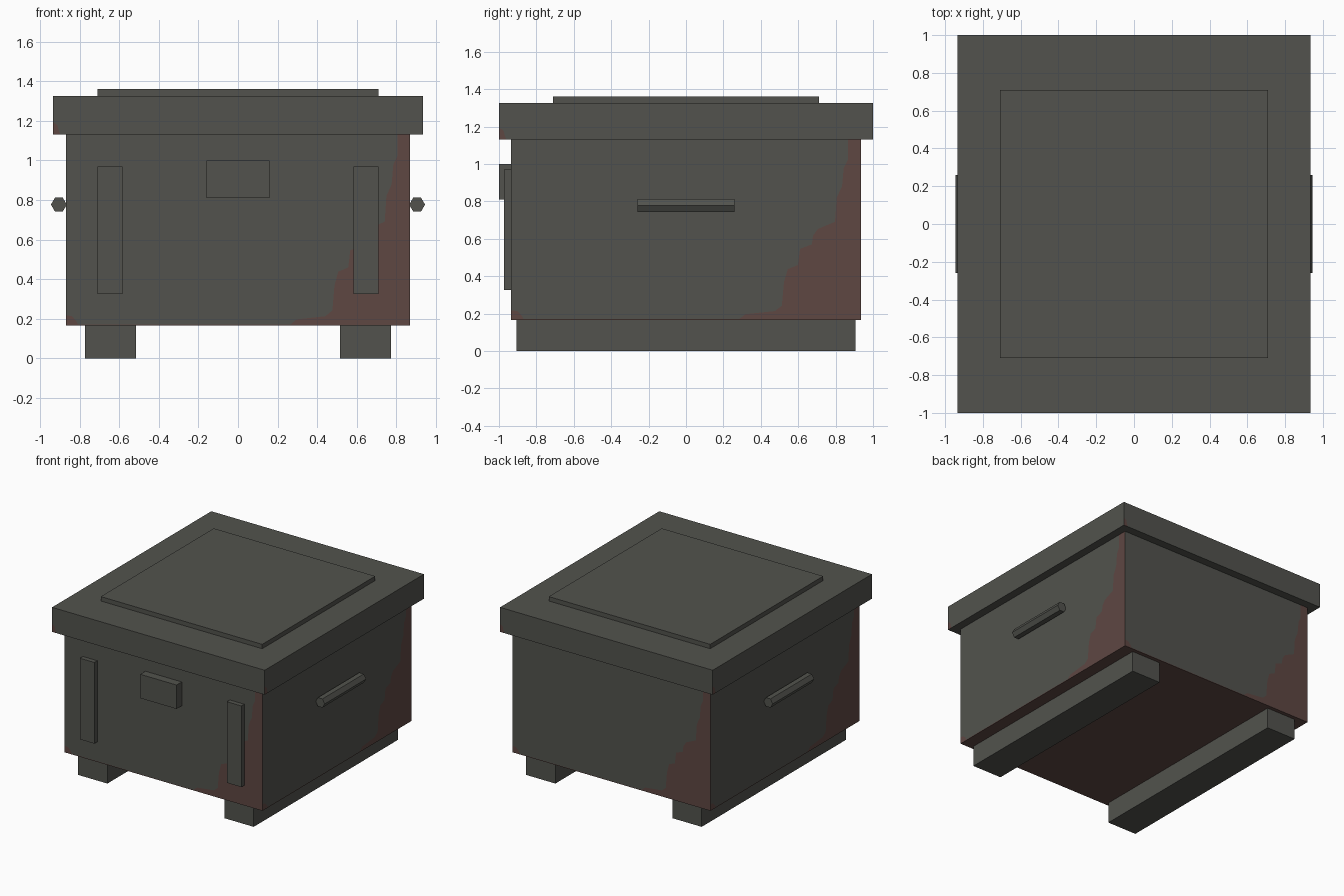
import bpy, bmesh, math
from mathutils import Vector, Matrix

if "Cube" in bpy.data.objects:
    bpy.data.objects.remove(bpy.data.objects["Cube"])


def material(name, rgb):
    m = bpy.data.materials.new(name)
    m.diffuse_color = (*rgb, 1)
    m.use_nodes = True
    m.node_tree.nodes["Principled BSDF"].inputs["Base Color"].default_value = m.diffuse_color
    return m


grey = material("dark grey metal", (0.084, 0.086, 0.075))
rust = material("rust", (0.112, 0.063, 0.055))


def finish(name, bm, mats):
    bmesh.ops.recalc_face_normals(bm, faces=bm.faces)
    me = bpy.data.meshes.new(name)
    bm.to_mesh(me)
    bm.free()
    for m in mats:
        me.materials.append(m)
    ob = bpy.data.objects.new(name, me)
    bpy.context.collection.objects.link(ob)
    return ob


def box(name, x, y, z):
    """Plain box from (low, high) ranges."""
    bm = bmesh.new()
    size = [r[1] - r[0] for r in (x, y, z)]
    mid = Vector([(r[0] + r[1]) / 2 for r in (x, y, z)])
    mat = Matrix.Translation(mid) @ Matrix.Diagonal((*size, 1))
    bmesh.ops.create_cube(bm, size=1, matrix=mat)
    return finish(name, bm, [grey])


def rusty_box(name, hx, hy, z0, z1, clean, rusty):
    """Box whose four sides each split into a clean and a rusty region (u, v in 0..1)."""
    bm = bmesh.new()
    corners = [(-hx, -hy), (hx, -hy), (hx, hy), (-hx, hy)]
    for i in range(4):
        a, b = Vector(corners[i]), Vector(corners[(i + 1) % 4])
        for index, region in enumerate((clean, rusty)):
            verts = []
            for u, v in region:
                p = a.lerp(b, u)
                verts.append(bm.verts.new((p.x, p.y, z0 + (z1 - z0) * v)))
            bm.faces.new(verts).material_index = index
    bmesh.ops.remove_doubles(bm, verts=bm.verts, dist=1e-5)
    # close the top and bottom
    bmesh.ops.holes_fill(bm, edges=[e for e in bm.edges if e.is_boundary], sides=0)
    return finish(name, bm, [grey, rust])


# body, with a ragged rust line climbing towards the right of each side
line = [(0, .055), (.018, .05), (.03, .025), (.036, .006), (.652, .006), (.67, .033),
        (.754, .05), (.774, .08), (.78, .21), (.791, .283), (.82, .305), (.826, .395),
        (.86, .42), (.863, .467), (.877, .505), (.926, .545), (.931, .68),
        (.946, .74), (.951, .844), (.963, .888), (.963, 1)]
rusty_box("body", 0.87, 0.935, 0.165, 1.13,
          line + [(0, 1)],
          [(0, 0), (1, 0), (1, .055), (1, 1)] + line[::-1])

# lid, with a small rust spot at the lower left of each side
spot = [(0, .33), (.012, .25), (.016, .1), (.02, 0)]
rusty_box("lid", 0.935, 1.0, 1.13, 1.325,
          spot + [(1, 0), (1, .33), (1, 1), (0, 1)],
          [(0, 0)] + spot[::-1])

# raised panel on the lid and latch on the front
box("lid_panel", (-0.71, 0.71), (-0.71, 0.71), (1.325, 1.36))
box("latch", (-0.16, 0.16), (-1.0, -0.935), (0.81, 1.0))

# paired parts: runners, front straps, hexagonal side handles
for side, s in (("left", -1), ("right", 1)):
    box(f"runner_{side}", sorted((s * 0.515, s * 0.772)), (-0.905, 0.905), (0, 0.165))
    box(f"front_strap_{side}", sorted((s * 0.583, s * 0.71)), (-0.972, -0.935), (0.325, 0.97))
    bm = bmesh.new()
    bmesh.ops.create_cone(bm, cap_ends=True, segments=6, radius1=0.04, radius2=0.04, depth=0.52,
                          matrix=Matrix.Translation((s * 0.905, 0, 0.777))
                          @ Matrix.Rotation(math.pi / 2, 4, 'X')
                          @ Matrix.Rotation(math.pi / 2, 4, 'Z'))
    finish(f"handle_{side}", bm, [grey])
